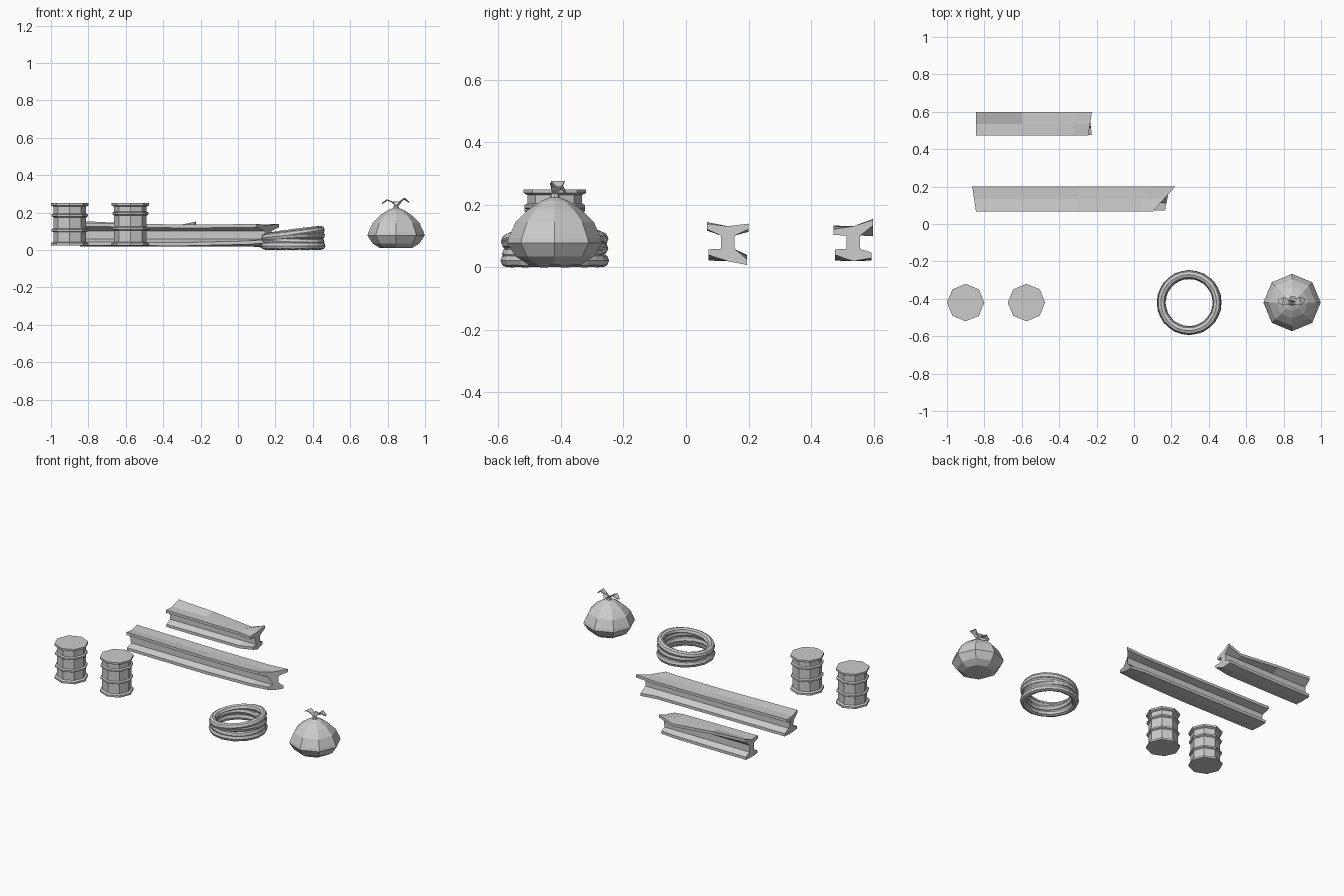
import bpy, bmesh, math
from mathutils import Matrix, Vector

cube = bpy.data.objects.get("Cube")
if cube:
    bpy.data.objects.remove(cube, do_unlink=True)

grey = bpy.data.materials.new("plain_grey")
grey.use_nodes = True
grey.diffuse_color = (0.6, 0.6, 0.6, 1)
grey.node_tree.nodes["Principled BSDF"].inputs["Base Color"].default_value = (0.6, 0.6, 0.6, 1)


def finish(name, bm, location=(0, 0, 0)):
    bmesh.ops.recalc_face_normals(bm, faces=bm.faces[:])
    mesh = bpy.data.meshes.new(name)
    bm.to_mesh(mesh)
    bm.free()
    mesh.materials.append(grey)
    obj = bpy.data.objects.new(name, mesh)
    obj.location = location
    bpy.context.collection.objects.link(obj)
    return obj


def loft(bm, loops, closed=False):
    """Skin a series of point loops, capping the ends unless closed."""
    rings = [[bm.verts.new(p) for p in loop] for loop in loops]
    n = len(rings[0])
    pairs = list(zip(rings, rings[1:]))
    if closed:
        pairs.append((rings[-1], rings[0]))
    else:
        bm.faces.new(rings[0])
        bm.faces.new(rings[-1])
    for a, b in pairs:
        for i in range(n):
            j = (i + 1) % n
            bm.faces.new((a[i], a[j], b[j], b[i]))


def circle(radius, z, sides=8):
    return [(radius * math.cos(math.tau * i / sides),
             radius * math.sin(math.tau * i / sides), z) for i in range(sides)]


def lathe(name, profile, location):
    bm = bmesh.new()
    loft(bm, [circle(r, z) for r, z in profile])
    return finish(name, bm, location)


# Octagonal drums with rims and two raised hoops
def drum(name, x, hoops):
    body, rim, bottom, top = 0.087, 0.1, 0.025, 0.25
    profile = [(rim, bottom), (rim, bottom + 0.012), (body, bottom + 0.018)]
    for z in hoops:
        profile += [(body, z - 0.01), (0.097, z - 0.005), (0.097, z + 0.005), (body, z + 0.01)]
    profile += [(body, top - 0.018), (rim, top - 0.012), (rim, top)]
    lathe(name, profile, (x, -0.42, 0))


drum("outer_drum", -0.9, (0.105, 0.185))
drum("inner_drum", -0.575, (0.115, 0.195))


# Bent I-beams: each station holds the flange edges front to back
def beam(name, y_front, y_back, stations):
    bm = bmesh.new()
    mid, web, t = (y_front + y_back) / 2, 0.022, 0.018
    loops = []
    for x_top, x_low, top, low in stations:
        def point(xs, y, z):
            f = (y - y_front) / (y_back - y_front)
            return (xs[0] + (xs[1] - xs[0]) * f, y, z)
        tm, lm = 0.132, 0.034
        loops.append([
            point(x_top, y_front, top[0]), point(x_top, mid, tm), point(x_top, y_back, top[1]),
            point(x_top, y_back, top[1] - t), point(x_top, mid + web, tm - 0.03),
            point(x_low, mid + web, lm + 0.025), point(x_low, y_back - 0.005, low[1] + t),
            point(x_low, y_back - 0.005, low[1]), point(x_low, mid, lm - 0.014),
            point(x_low, y_front + 0.005, low[0]), point(x_low, y_front + 0.005, low[0] + t),
            point(x_low, mid - web, lm + 0.025), point(x_top, mid - web, tm - 0.03),
            point(x_top, y_front, top[0] - t)])
    loft(bm, loops)
    finish(name, bm)


beam("long_beam", 0.067, 0.2, [
    ((-0.845, -0.865), (-0.845, -0.845), (0.145, 0.138), (0.025, 0.022)),
    ((-0.3, -0.3), (-0.3, -0.3), (0.136, 0.132), (0.022, 0.02)),
    ((0.03, 0.08), (0.05, 0.08), (0.138, 0.132), (0.03, 0.018)),
    ((0.1, 0.22), (0.165, 0.19), (0.14, 0.14), (0.04, 0.008))])

beam("short_beam", 0.472, 0.598, [
    ((-0.845, -0.845), (-0.845, -0.845), (0.134, 0.155), (0.022, 0.022)),
    ((-0.6, -0.6), (-0.6, -0.6), (0.132, 0.143), (0.022, 0.022)),
    ((-0.32, -0.32), (-0.32, -0.32), (0.13, 0.118), (0.024, 0.025)),
    ((-0.245, -0.225), (-0.225, -0.24), (0.122, 0.152), (0.04, 0.03))])


# Coil of rope: stacked loops, each leaning a little
def coil_loop(name, radius, z, lean_x, lean_y, sides=8, steps=28, tube=0.022):
    bm = bmesh.new()
    loops = []
    for i in range(steps):
        a = math.tau * i / steps
        r = tube * (1.0 if i % 2 else 0.93)
        loops.append([((radius + r * math.cos(math.tau * j / sides)) * math.cos(a),
                       (radius + r * math.cos(math.tau * j / sides)) * math.sin(a),
                       r * math.sin(math.tau * j / sides)) for j in range(sides)])
    loft(bm, loops, closed=True)
    bm.transform(Matrix.Rotation(lean_y, 4, "Y") @ Matrix.Rotation(lean_x, 4, "X"))
    finish(name, bm, (0.295, -0.42, z))


coil_loop("coil_bottom", 0.152, 0.022, 0, 0)
coil_loop("coil_lower", 0.147, 0.052, 0.05, 0.04)
coil_loop("coil_upper", 0.15, 0.07, -0.06, -0.06)
coil_loop("coil_top", 0.15, 0.088, 0.02, -0.13)

# Tied sack
lathe("sack", [(0.085, 0.01), (0.125, 0.035), (0.153, 0.078), (0.148, 0.095),
               (0.125, 0.145), (0.085, 0.185), (0.045, 0.212), (0.016, 0.224),
               (0.012, 0.236)], (0.845, -0.42, 0))


# Loose flaps above the knot: thin curved strips
def flap(name, angle, length, height):
    bm = bmesh.new()
    path = [(0, 0.23, 0.008), (0.3, 0.255, 0.015), (0.65, height, 0.022), (1, height - 0.018, 0.008)]
    loops = []
    for s, z, w in path:
        x = s * length
        loops.append([(x, -w, z), (x, w, z), (x, w, z + 0.005), (x, -w, z + 0.005)])
    loft(bm, loops)
    bm.transform(Matrix.Rotation(angle, 4, "Z"))
    finish(name, bm, (0.845, -0.42, 0))


flap("right_flap", math.radians(172), 0.075, 0.265)
flap("left_flap", math.radians(12), 0.07, 0.272)
flap("back_flap", math.radians(75), 0.035, 0.255)
